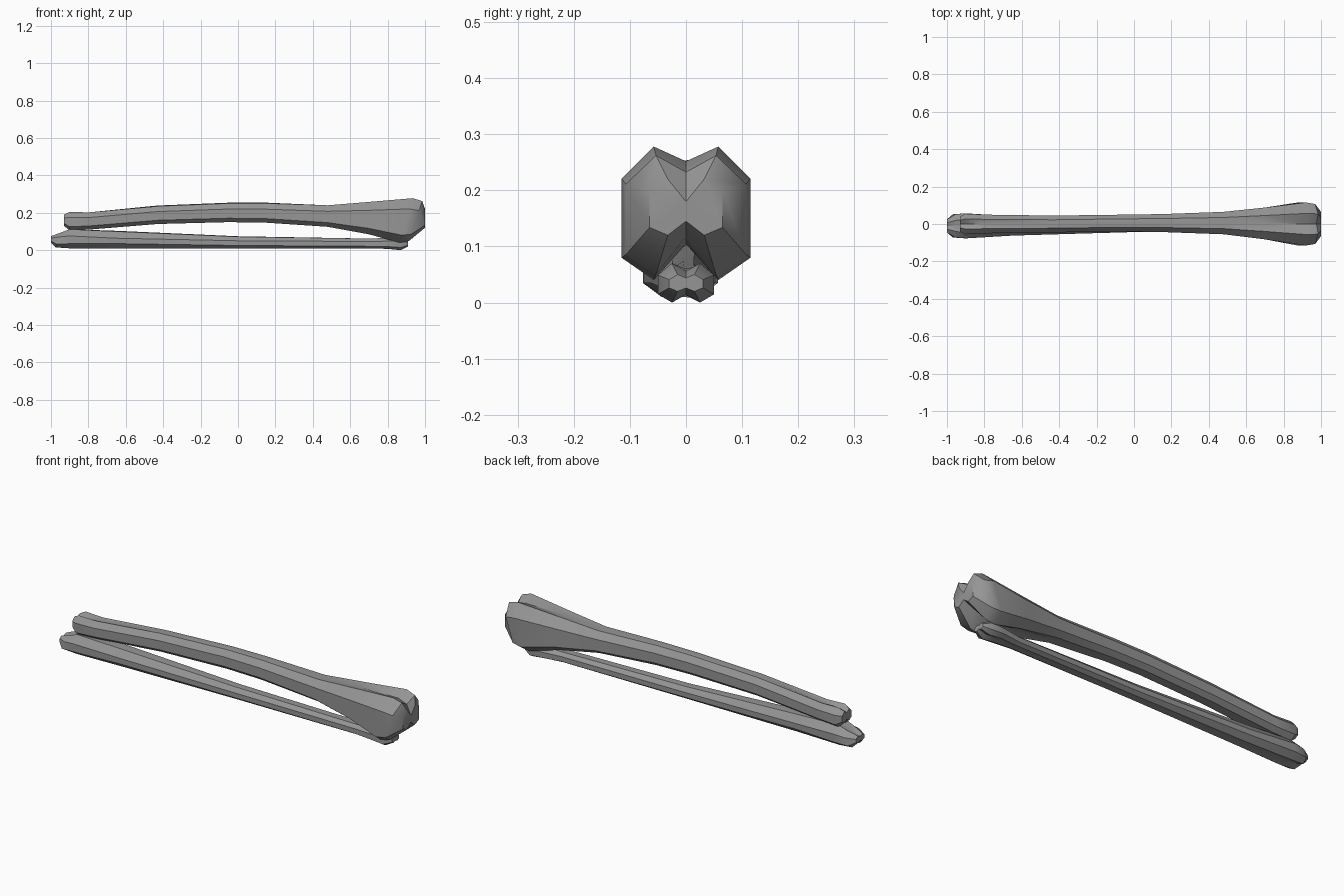
import bpy, bmesh, math

cube = bpy.data.objects.get("Cube")
if cube:
    bpy.data.objects.remove(cube, do_unlink=True)

mat = bpy.data.materials.new("bone_grey")
mat.use_nodes = True
grey = (0.3, 0.3, 0.3, 1)
mat.diffuse_color = grey
mat.node_tree.nodes["Principled BSDF"].inputs["Base Color"].default_value = grey


def loft_bone(name, stations):
    """Loft ten-sided grooved sections along x.
    Station: x, y centre, half width, bottom, top, shoulder, groove top, groove bottom, lean"""
    bm = bmesh.new()
    rings = []
    for x, yc, w, z0, z1, shoulder, groove_top, groove_low, lean in stations:
        upper = [(1, 1 - shoulder), (0.5, 1), (0, 1 - groove_top), (-0.5, 1), (-1, 1 - shoulder)]
        lower = [(-1, shoulder * 0.7), (-0.5, 0), (0, groove_low), (0.5, 0), (1, shoulder * 0.7)]
        rings.append([bm.verts.new((x + lean * (v - 0.5), yc + w * u, z0 + (z1 - z0) * v))
                      for u, v in upper + lower])
    for a, b in zip(rings, rings[1:]):
        for i in range(len(a)):
            j = (i + 1) % len(a)
            bm.faces.new((a[i], a[j], b[j], b[i]))
    bm.faces.new(rings[0])
    bm.faces.new(rings[-1])
    bmesh.ops.recalc_face_normals(bm, faces=bm.faces)
    mesh = bpy.data.meshes.new(name)
    bm.to_mesh(mesh)
    bm.free()
    mesh.materials.append(mat)
    obj = bpy.data.objects.new(name, mesh)
    bpy.context.collection.objects.link(obj)
    bpy.ops.object.select_all(action='DESELECT')
    obj.select_set(True)
    bpy.context.view_layer.objects.active = obj
    bpy.ops.object.shade_smooth_by_angle(angle=math.radians(35))


# Thick upper bone, arched, flaring to a grooved joint
loft_bone("upper_bone", [
    (-0.93, 0, .04, .13, .19, .3, .2, .2, 0),
    (-0.90, 0, .055, .105, .205, .3, .2, .15, 0),
    (-0.80, 0, .05, .11, .202, .3, .1, 0, 0),
    (-0.43, 0, .045, .14, .235, .3, -.04, 0, 0),
    (-0.05, .005, .045, .15, .25, .3, -.04, 0, 0),
    (0.15, .005, .048, .147, .25, .3, -.04, 0, 0),
    (0.48, .005, .06, .125, .24, .28, 0, 0, 0),
    (0.70, .003, .085, .085, .258, .26, .05, .1, 0),
    (0.90, 0, .115, .04, .278, .24, .11, .27, .07),
    (0.95, 0, .107, .05, .262, .24, .14, .32, .07),
    (1.00, 0, .065, .12, .22, .2, .4, .25, 0),
])

# Slender lower bone, tapering towards the upper bone's joint
loft_bone("lower_bone", [
    (-1.00, -.01, .035, .04, .075, .3, .2, .2, 0),
    (-0.96, -.01, .062, .015, .095, .3, .15, .15, .03),
    (-0.90, -.01, .067, .01, .112, .35, .05, .1, 0),
    (-0.65, -.01, .052, .01, .10, .4, -.04, 0, 0),
    (0, -.005, .038, .01, .072, .35, -.04, 0, 0),
    (0.70, -.003, .036, .01, .062, .3, 0, 0, 0),
    (0.80, 0, .048, .007, .066, .3, .1, .1, 0),
    (0.87, 0, .05, 0, .07, .3, .2, .2, 0),
    (0.91, 0, .03, .02, .05, .3, .2, .2, 0),
])
